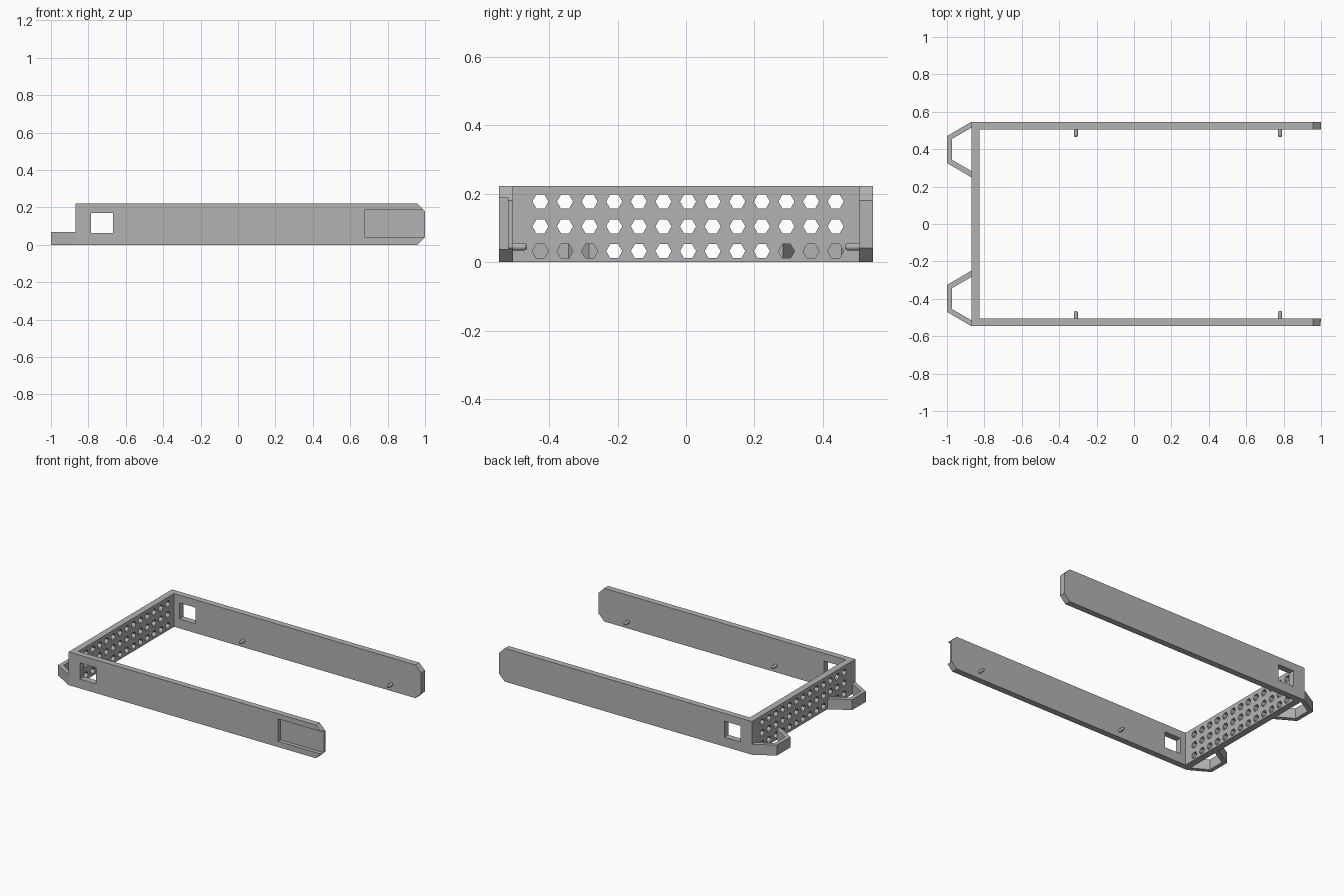
import bpy
import bmesh
from math import cos, sin, pi
from mathutils import Matrix, Vector

default = bpy.data.objects.get("Cube")
if default:
    bpy.data.objects.remove(default, do_unlink=True)

grey = bpy.data.materials.new("plain grey")
grey.use_nodes = True
grey.diffuse_color = (0.45, 0.45, 0.45, 1)
grey.node_tree.nodes["Principled BSDF"].inputs["Base Color"].default_value = grey.diffuse_color

# Main dimensions
OUT, INN = 0.546, 0.505
BACK, WALL, TIP = -0.87, -0.826, 1.0
H, CH = 0.222, 0.042


def prism(bm, points, shift):
    """Extrude a flat outline of 3D points along a vector."""
    face = bm.faces.new([bm.verts.new(p) for p in points])
    new = bmesh.ops.extrude_face_region(bm, geom=[face])["geom"]
    bmesh.ops.translate(bm, vec=Vector(shift),
                        verts=[v for v in new if isinstance(v, bmesh.types.BMVert)])


def box(bm, x0, x1, y0, y1, z0, z1):
    prism(bm, [(x0, y0, z0), (x1, y0, z0), (x1, y1, z0), (x0, y1, z0)], (0, 0, z1 - z0))


def finish(name, bm):
    bmesh.ops.recalc_face_normals(bm, faces=bm.faces)
    mesh = bpy.data.meshes.new(name)
    bm.to_mesh(mesh)
    bm.free()
    mesh.materials.append(grey)
    obj = bpy.data.objects.new(name, mesh)
    bpy.context.collection.objects.link(obj)
    return obj


def cut(obj, bm):
    """Subtract the solids in bm from obj, bake the result and drop the cutter."""
    cutter = finish("cutter", bm)
    cutter.hide_render = True
    mod = obj.modifiers.new("cut", "BOOLEAN")
    mod.operation, mod.solver, mod.object = "DIFFERENCE", "EXACT", cutter
    bpy.context.view_layer.update()
    baked = bpy.data.meshes.new_from_object(
        obj.evaluated_get(bpy.context.evaluated_depsgraph_get()))
    obj.modifiers.clear()
    obj.data = baked
    bpy.data.objects.remove(cutter, do_unlink=True)


# Perforated end wall with hexagonal holes
bm = bmesh.new()
box(bm, BACK, WALL, -INN, INN, 0, H)
wall = finish("end_wall", bm)
bm = bmesh.new()
for row in range(3):
    for col in range(-6, 7):
        y, z = 0.006 + 0.0719 * col, 0.032 + 0.0725 * row
        prism(bm, [(BACK - 0.05, y + 0.0235 * cos(k * pi / 3), z + 0.0235 * sin(k * pi / 3))
                   for k in range(6)], (0.15, 0, 0))
cut(wall, bm)

for side, label in ((-1, "front"), (1, "rear")):
    # Side arm with clipped tip corners
    outline = [(BACK, 0), (TIP - CH, 0), (TIP, CH), (TIP, H - CH), (TIP - CH, H), (BACK, H)]
    bm = bmesh.new()
    prism(bm, [(x, side * INN, z) for x, z in outline], (0, side * (OUT - INN), 0))
    arm = finish(label + "_arm", bm)

    # Window near the wall, and a shallow grip recess on the front arm only
    bm = bmesh.new()
    box(bm, -0.786, -0.667, side * 0.45, side * 0.6, 0.063, 0.17)
    if side < 0:
        box(bm, 0.679, TIP + 0.05, -0.6, -0.52, 0.038, 0.188)
    cut(arm, bm)

    # Locating pins with blunt tips
    for x, place in ((-0.311, "inner"), (0.781, "outer")):
        bm = bmesh.new()
        for r0, r1, near, far in ((0.011, 0.011, INN + 0.01, 0.472),
                                  (0.011, 0.006, 0.472, 0.464)):
            turn = Matrix.Rotation(side * pi / 2, 4, "X")
            spot = Matrix.Translation((x, side * (near + far) / 2, 0.045))
            bmesh.ops.create_cone(bm, cap_ends=True, segments=20, radius1=r0, radius2=r1,
                                  depth=near - far, matrix=spot @ turn)
        pin = finish(label + "_" + place + "_pin", bm)
        bpy.ops.object.select_all(action="DESELECT")
        pin.select_set(True)
        bpy.context.view_layer.objects.active = pin
        bpy.ops.object.shade_smooth_by_angle(angle=pi / 6)

    # Trapezoid pull loop behind the wall
    loop = [(BACK, OUT), (-1, 0.47), (-1, 0.326), (BACK, 0.25),
            (BACK, 0.284), (-0.973, 0.343), (-0.973, 0.455), (BACK, 0.514)]
    bm = bmesh.new()
    prism(bm, [(x, side * y, 0) for x, y in loop], (0, 0, 0.07))
    finish(label + "_pull_loop", bm)
